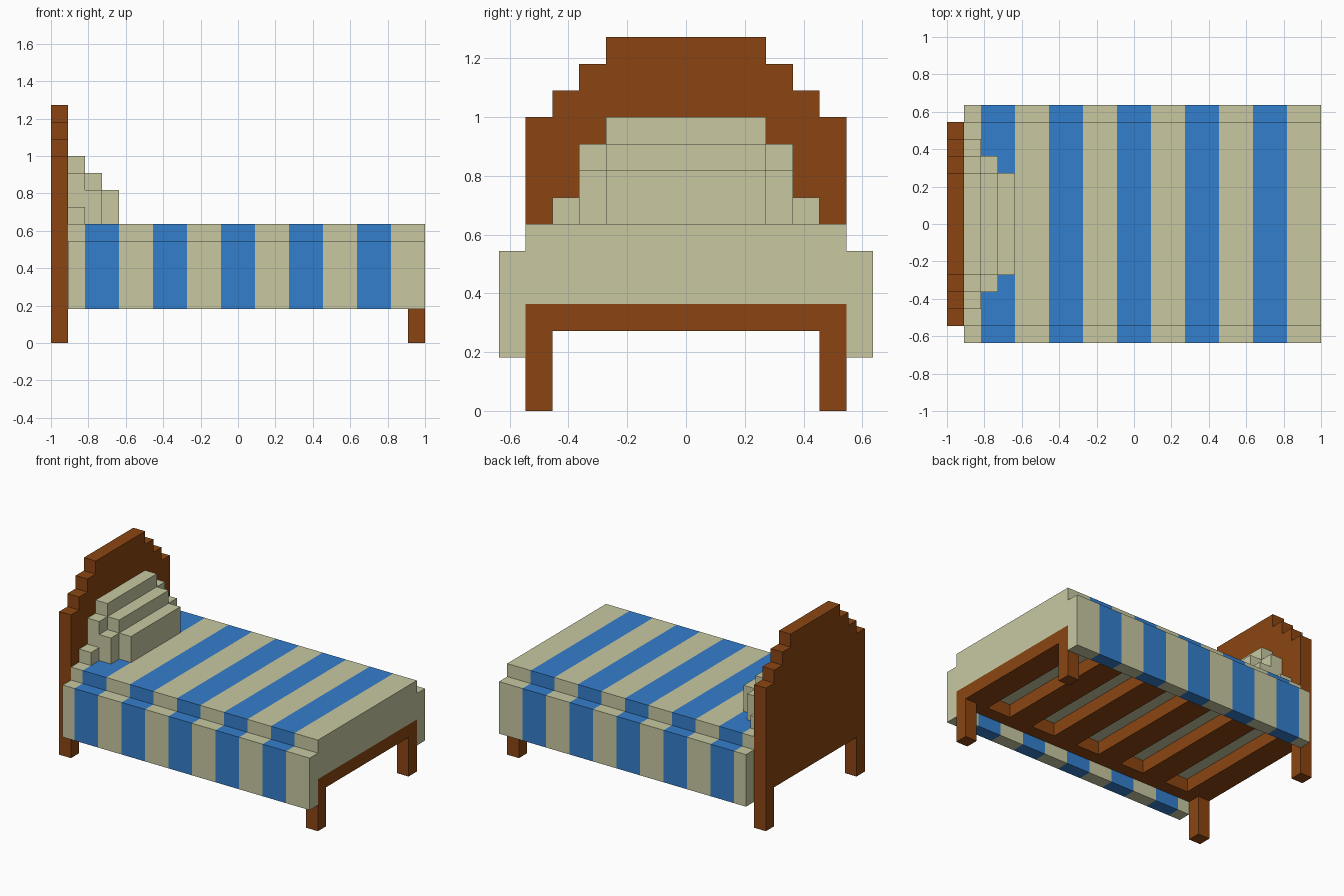
import bpy
import bmesh

U = 1 / 11  # one block of the model

cube = bpy.data.objects.get("Cube")
if cube:
    bpy.data.objects.remove(cube, do_unlink=True)


def material(name, rgb):
    mat = bpy.data.materials.new(name)
    mat.use_nodes = True
    mat.diffuse_color = (*rgb, 1)
    mat.node_tree.nodes["Principled BSDF"].inputs["Base Color"].default_value = (*rgb, 1)
    return mat


wood = material("brown wood", (0.258, 0.06, 0.006))
cream = material("cream cloth", (0.578, 0.578, 0.361))
blue = material("blue cloth", (0.034, 0.209, 0.604))


def finish(name, bm, mats):
    bmesh.ops.recalc_face_normals(bm, faces=bm.faces)
    mesh = bpy.data.meshes.new(name)
    bm.to_mesh(mesh)
    bm.free()
    for mat in mats:
        mesh.materials.append(mat)
    obj = bpy.data.objects.new(name, mesh)
    bpy.context.collection.objects.link(obj)
    return obj


def prism(name, half, stations, mats):
    """Mirror a half outline (y, z) across y = 0 and run it along x."""
    outline = half + [(-y, z) for y, z in reversed(half)]
    bm = bmesh.new()
    rings = [[bm.verts.new((x * U, y * U, z * U)) for y, z in outline] for x in stations]
    n = len(outline)
    for a, b in zip(rings, rings[1:]):
        for i in range(n):
            j = (i + 1) % n
            bm.faces.new((a[i], a[j], b[j], b[i]))
    bm.faces.new(rings[0])
    bm.faces.new(rings[-1])
    return finish(name, bm, mats)


# Stepped headboard with its two legs
prism("headboard", [(5, 3), (5, 0), (6, 0), (6, 11), (5, 11), (5, 12),
                    (4, 12), (4, 13), (3, 13), (3, 14)], [-11, -10], [wood])

# Striped quilt hanging over both sides, with a plain underside
bands = [-10] + list(range(-9, 10, 2)) + [11]
quilt = prism("striped_quilt", [(6, 4), (6, 2), (7, 2), (7, 6), (6, 6), (6, 7)],
              bands, [cream, blue])
for face in quilt.data.polygons:
    x = face.center.x / U
    on_blue = any(lo < x < lo + 2 for lo in bands[1:-1:2])
    underside = face.normal.z < -0.5 and face.center.z > 3 * U
    face.material_index = int(on_blue and not underside)

# Pillow in three stepped layers
pillow_layers = {
    "back": [(5, 7), (5, 8), (4, 8), (4, 10), (3, 10), (3, 11)],
    "middle": [(4, 7), (4, 9), (3, 9), (3, 10)],
    "front": [(3, 7), (3, 9)],
}
for i, (layer, half) in enumerate(pillow_layers.items()):
    prism("pillow_" + layer, half, [i - 10, i - 9], [cream])

# Slatted frame: a flat grid with gaps, extruded one block up
bm = bmesh.new()
rows = [-6, -5, 5, 6]
grid = [[bm.verts.new((x * U, y * U, 3 * U)) for y in rows] for x in bands]
for i in range(len(bands) - 1):
    for j in range(len(rows) - 1):
        if not (i % 2 and j == 1):
            bm.faces.new((grid[i][j], grid[i + 1][j], grid[i + 1][j + 1], grid[i][j + 1]))
top = bmesh.ops.extrude_face_region(bm, geom=bm.faces[:], use_keep_orig=True)
bmesh.ops.translate(bm, vec=(0, 0, U),
                    verts=[g for g in top["geom"] if isinstance(g, bmesh.types.BMVert)])
finish("slatted_frame", bm, [wood])

# Foot legs
for side, name in ((1, "back_foot_leg"), (-1, "front_foot_leg")):
    bm = bmesh.new()
    bmesh.ops.create_cube(bm, size=U)
    bmesh.ops.scale(bm, vec=(1, 1, 3), verts=bm.verts)
    bmesh.ops.translate(bm, vec=(10.5 * U, side * 5.5 * U, 1.5 * U), verts=bm.verts)
    finish(name, bm, [wood])
